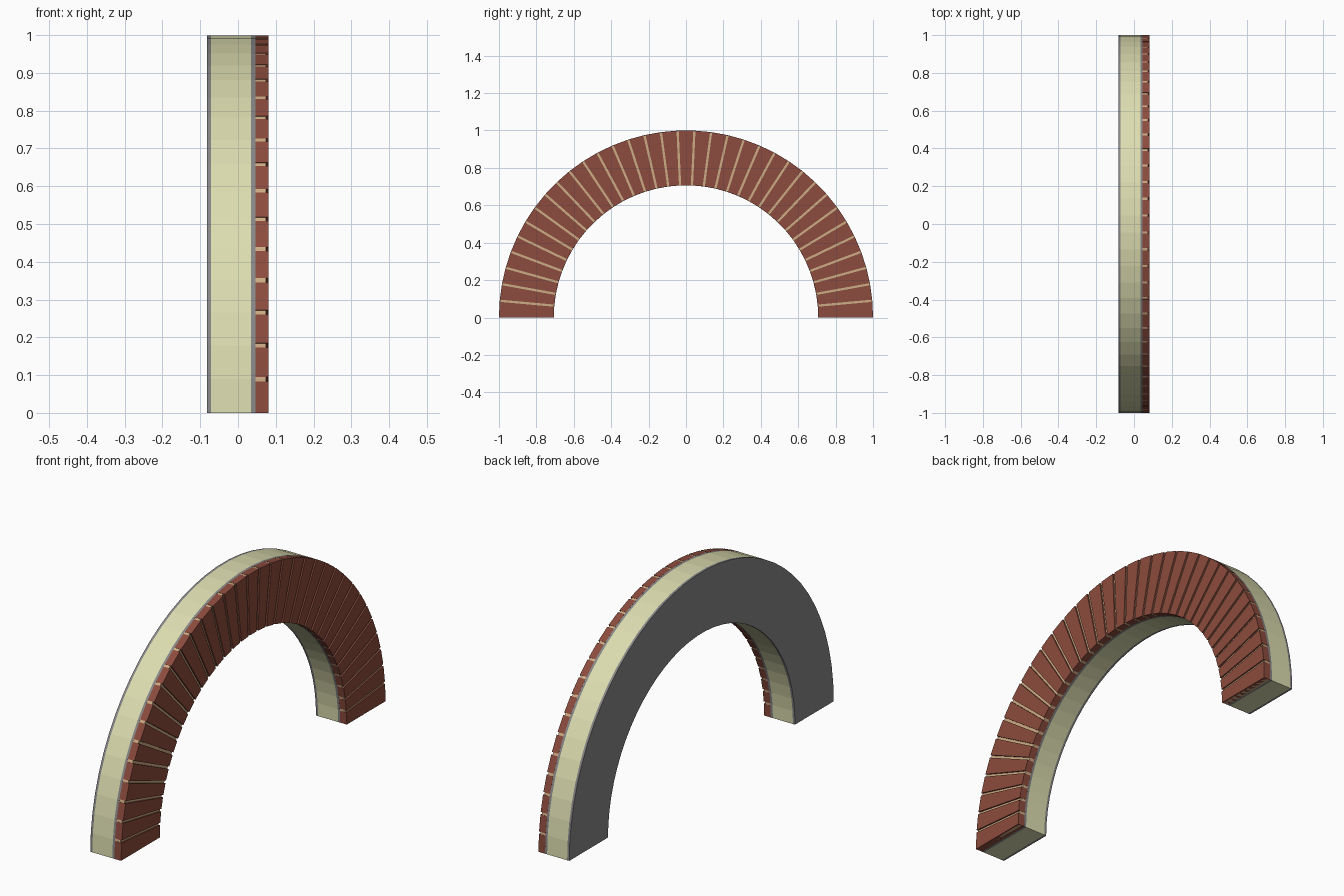
import bpy, bmesh, math

if "Cube" in bpy.data.objects:
    bpy.data.objects.remove(bpy.data.objects["Cube"])

R_OUT, R_IN = 1.0, 0.707
BRICKS = 35
STEP = math.pi / BRICKS
GAP = 0.012          # mortar joint width, parallel sided


def lin(c):
    c /= 255
    return c / 12.92 if c <= 0.04045 else ((c + 0.055) / 1.055) ** 2.4


def material(name, r, g, b):
    m = bpy.data.materials.new(name)
    m.diffuse_color = (lin(r), lin(g), lin(b), 1)
    m.use_nodes = True
    m.node_tree.nodes["Principled BSDF"].inputs["Base Color"].default_value = m.diffuse_color
    return m


brick_red = material("brick red", 140, 75, 61)
mortar_tan = material("mortar tan", 205, 172, 132)
cream = material("cream core", 220, 220, 176)
grey = material("grey board", 135, 135, 135)


def prism(bm, outline, x0, x1):
    """Extrude a closed (y, z) outline from x0 to x1."""
    a = [bm.verts.new((x0, y, z)) for y, z in outline]
    b = [bm.verts.new((x1, y, z)) for y, z in outline]
    n = len(outline)
    bm.faces.new(a[::-1])
    bm.faces.new(b)
    for i in range(n):
        j = (i + 1) % n
        bm.faces.new((a[i], a[j], b[j], b[i]))


def finish(bm, name, mat):
    bmesh.ops.recalc_face_normals(bm, faces=bm.faces)
    me = bpy.data.meshes.new(name)
    bm.to_mesh(me)
    bm.free()
    me.materials.append(mat)
    ob = bpy.data.objects.new(name, me)
    bpy.context.collection.objects.link(ob)


def polar(r, a):
    return (r * math.cos(a), r * math.sin(a))


def arch(name, x0, x1, mat, r_in=R_IN, r_out=R_OUT):
    angles = [i * STEP for i in range(BRICKS + 1)]
    outline = [polar(r_out, a) for a in angles]
    outline += [polar(r_in, a) for a in reversed(angles)]
    bm = bmesh.new()
    prism(bm, outline, x0, x1)
    finish(bm, name, mat)


# Layered backing: board, insulating core, board
arch("back_board", -0.082, -0.071, grey)
arch("core", -0.071, 0.035, cream)
arch("front_board", 0.035, 0.046, grey)

# Mortar bed, slightly recessed behind the brick faces
arch("mortar", 0.046, 0.074, mortar_tan, R_IN + 0.0008, R_OUT - 0.0008)

# Tapered bricks, full to the ground at both ends of the arch
bm = bmesh.new()
for i in range(BRICKS):
    def edge(r, k, side):
        trim = 0 if k in (0, BRICKS) else side * GAP / 2 / r
        return polar(r, k * STEP + trim)
    prism(bm, [edge(R_OUT, i, 1), edge(R_OUT, i + 1, -1),
               edge(R_IN, i + 1, -1), edge(R_IN, i, 1)], 0.046, 0.081)
finish(bm, "bricks", brick_red)
